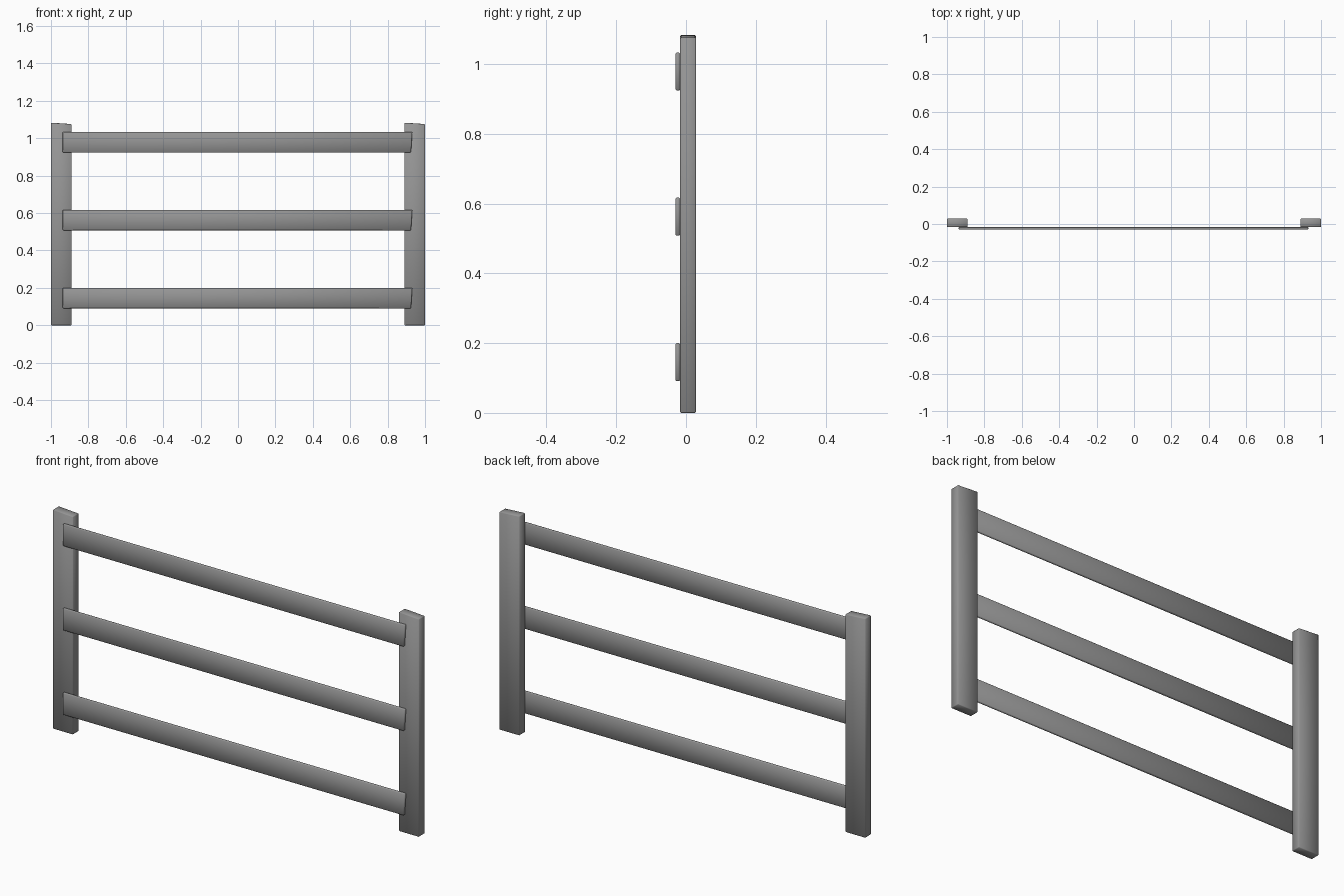
import bpy

if "Cube" in bpy.data.objects:
    bpy.data.objects.remove(bpy.data.objects["Cube"])

# Dark grey finish shared by all boards
finish = bpy.data.materials.new("dark_grey")
finish.diffuse_color = (0.3, 0.3, 0.3, 1)
finish.use_nodes = True
finish.node_tree.nodes["Principled BSDF"].inputs["Base Color"].default_value = finish.diffuse_color


def board(name, outline, y0, y1, bevel):
    """Extrude a front-view (x, z) outline from y0 to y1 and ease its edges."""
    n = len(outline)
    verts = [(x, y, z) for y in (y0, y1) for x, z in outline]
    faces = [tuple(range(n)), tuple(range(2 * n - 1, n - 1, -1))]
    faces += [(i, i + n, (i + 1) % n + n, (i + 1) % n) for i in range(n)]
    mesh = bpy.data.meshes.new(name)
    mesh.from_pydata(verts, [], faces)
    mesh.materials.append(finish)
    mesh.shade_smooth()
    obj = bpy.data.objects.new(name, mesh)
    bpy.context.collection.objects.link(obj)
    mod = obj.modifiers.new("eased_edges", 'BEVEL')
    mod.width = bevel
    mod.segments = 1
    return obj


# Upright posts, tops cut slightly out of square
for name, x in (("left_post", -1.0), ("right_post", 0.89)):
    board(name, [(x, 0), (x + 0.11, 0), (x + 0.11, 1.076), (x, 1.083)],
          -0.017, 0.029, 0.003)

# Horizontal rails fixed to the front of the posts, right end cut at a slant
for name, z in (("bottom_rail", 0.091), ("middle_rail", 0.508), ("top_rail", 0.924)):
    board(name, [(-0.937, z), (0.925, z), (0.932, z + 0.109), (-0.937, z + 0.109)],
          -0.03, -0.017, 0.003)
